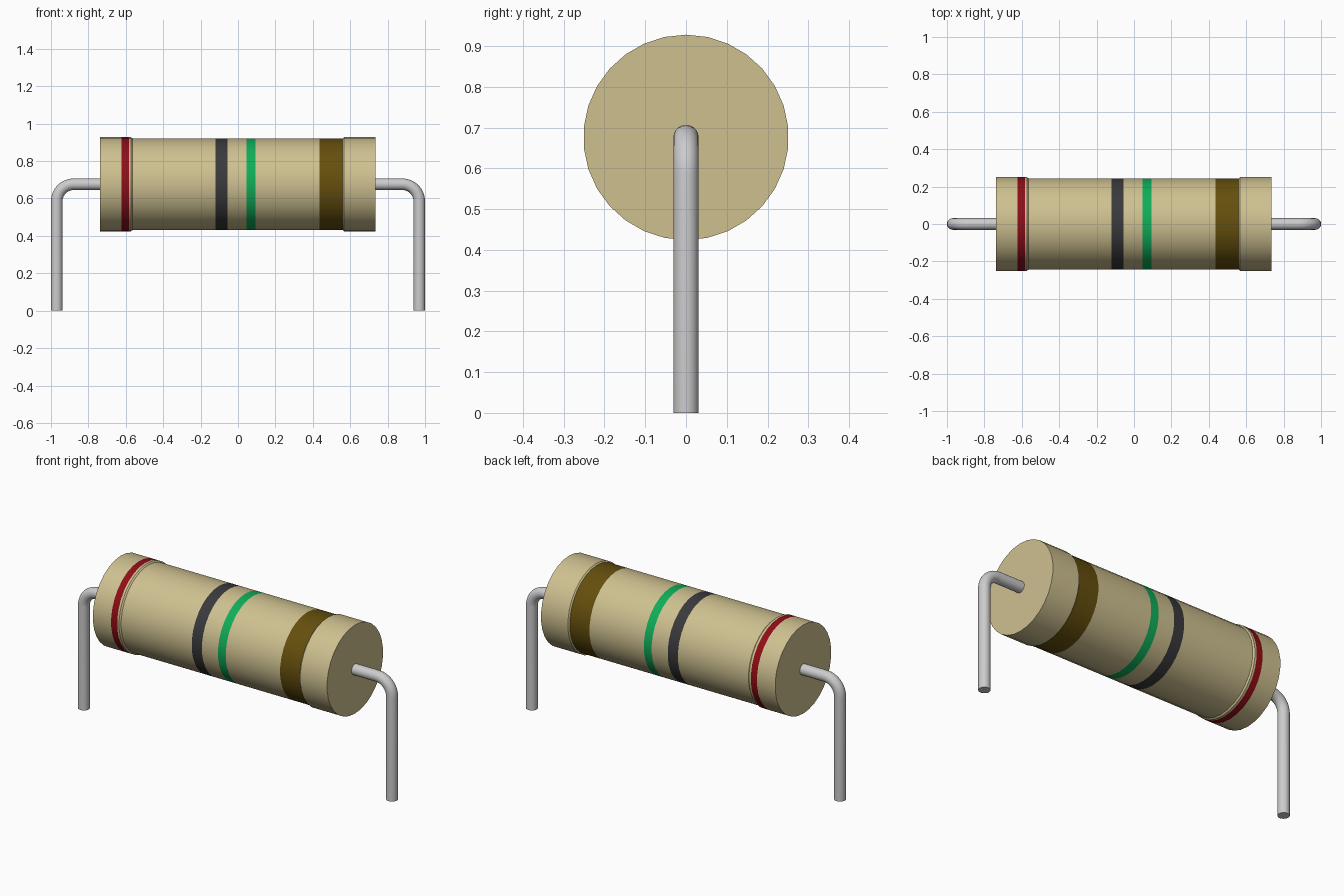
import bpy
import bmesh
import math
from mathutils import Vector

cube = bpy.data.objects.get("Cube")
if cube:
    bpy.data.objects.remove(cube, do_unlink=True)


def material(name, rgb, rough=0.5):
    m = bpy.data.materials.new(name)
    m.use_nodes = True
    m.diffuse_color = (*rgb, 1)
    bsdf = m.node_tree.nodes["Principled BSDF"]
    bsdf.inputs["Base Color"].default_value = (*rgb, 1)
    bsdf.inputs["Roughness"].default_value = rough
    return m


BEIGE = material("beige", (0.62, 0.53, 0.28))
RED = material("dark red", (0.28, 0.004, 0.008))
BLACK = material("charcoal", (0.042, 0.042, 0.046))
GREEN = material("green", (0.005, 0.42, 0.10))
BROWN = material("brown", (0.13, 0.078, 0.004))
METAL = material("light grey metal", (0.60, 0.60, 0.61))

AXIS_Z = 0.676
Y = Vector((0, 1, 0))


def loft(name, rings, sides, mats, pick=lambda centre: 0):
    """Skin circular rings (centre, tangent, radius) lying along a path in the xz plane."""
    bm = bmesh.new()
    loops = []
    for c, t, r in rings:
        n = t.cross(Y).normalized()
        angles = [2 * math.pi * i / sides for i in range(sides)]
        loops.append([bm.verts.new(c + r * (math.cos(a) * n + math.sin(a) * Y)) for a in angles])
    for a, b in zip(loops, loops[1:]):
        for i in range(sides):
            j = (i + 1) % sides
            bm.faces.new((a[i], a[j], b[j], b[i]))
    bm.faces.new(loops[0])
    bm.faces.new(loops[-1])
    for f in bm.faces:
        f.material_index = pick(f.calc_center_median())
    bmesh.ops.recalc_face_normals(bm, faces=bm.faces)
    me = bpy.data.meshes.new(name)
    bm.to_mesh(me)
    bm.free()
    for m in mats:
        me.materials.append(m)
    ob = bpy.data.objects.new(name, me)
    bpy.context.collection.objects.link(ob)
    bpy.ops.object.select_all(action='DESELECT')
    ob.select_set(True)
    bpy.context.view_layer.objects.active = ob
    bpy.ops.object.shade_smooth_by_angle(angle=math.radians(30))
    return ob


# Body: raised end collars, slimmer middle, coloured rings cut into the side
BANDS = [(-0.622, -0.584, 1), (-0.120, -0.056, 2), (0.045, 0.094, 3), (0.436, 0.560, 4)]
CAP_R, MID_R = 0.252, 0.245
profile = [(-0.737, CAP_R), (-0.572, CAP_R), (-0.564, MID_R),
           (0.560, MID_R), (0.567, CAP_R), (0.736, CAP_R)]
for x0, x1, _ in BANDS:
    radius = CAP_R if x0 < -0.57 else MID_R
    profile += [(x, radius) for x in (x0, x1) if x != 0.560]
profile.sort()


def band_index(c):
    return next((k for x0, x1, k in BANDS if x0 < c.x < x1), 0)


loft("body", [(Vector((x, 0, AXIS_Z)), Vector((1, 0, 0)), r) for x, r in profile],
     30, [BEIGE, RED, BLACK, GREEN, BROWN], band_index)

# Bent wire leads, one on each side
WIRE_R, BEND_R, LEG_X = 0.031, 0.09, 0.969
for name, s in (("left_lead", 1), ("right_lead", -1)):
    rings = [(Vector((s * 0.70, 0, AXIS_Z)), Vector((s, 0, 0)), WIRE_R)]
    for i in range(9):
        a = math.pi / 2 * i / 8
        centre = Vector((s * (LEG_X - BEND_R + BEND_R * math.sin(a)), 0,
                         AXIS_Z - BEND_R + BEND_R * math.cos(a)))
        rings.append((centre, Vector((s * math.cos(a), 0, -math.sin(a))), WIRE_R))
    rings.append((Vector((s * LEG_X, 0, 0)), Vector((0, 0, -1)), WIRE_R))
    loft(name, rings, 20, [METAL])
